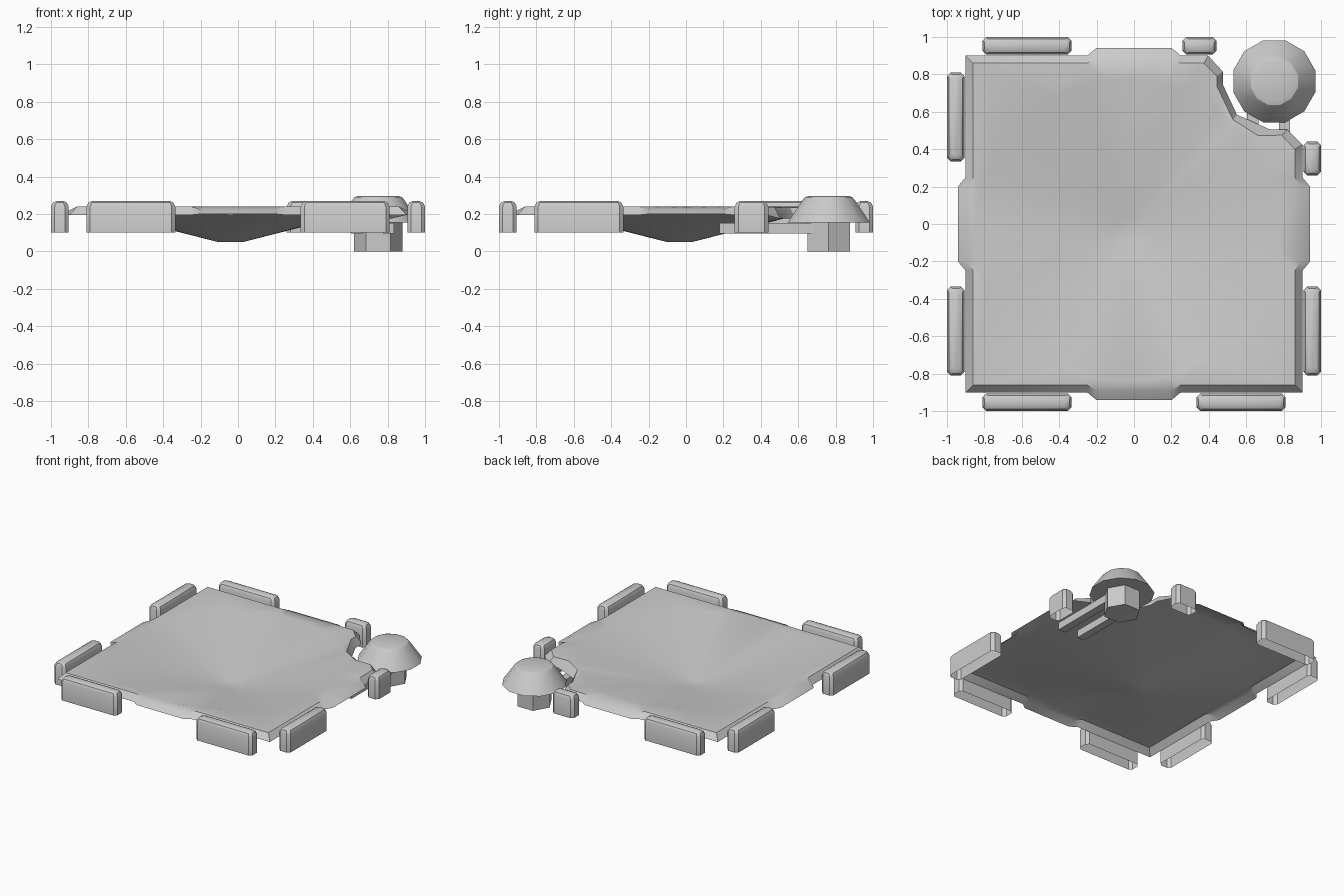
import bpy, bmesh, math
from mathutils import Vector

if "Cube" in bpy.data.objects:
    bpy.data.objects.remove(bpy.data.objects["Cube"])


def finish(name, bm, angle=None):
    bmesh.ops.recalc_face_normals(bm, faces=bm.faces[:])
    me = bpy.data.meshes.new(name)
    bm.to_mesh(me)
    bm.free()
    ob = bpy.data.objects.new(name, me)
    bpy.context.collection.objects.link(ob)
    if angle:
        bpy.ops.object.select_all(action='DESELECT')
        ob.select_set(True)
        bpy.context.view_layer.objects.active = ob
        bpy.ops.object.shade_smooth_by_angle(angle=math.radians(angle))
    return ob


def ring(bm, pts):
    return [bm.verts.new(p) for p in pts]


def bridge(bm, a, b):
    n = len(a)
    for i in range(n):
        bm.faces.new((a[i], a[(i + 1) % n], b[(i + 1) % n], b[i]))


def circle(cx, cy, r, z, n, phase=0.0):
    return [(cx + r * math.cos(phase + 2 * math.pi * i / n),
             cy + r * math.sin(phase + 2 * math.pi * i / n), z) for i in range(n)]


def loft(name, rings, angle=None, cap_bottom=True):
    bm = bmesh.new()
    rs = [ring(bm, r) for r in rings]
    for a, b in zip(rs, rs[1:]):
        bridge(bm, a, b)
    bm.faces.new(rs[-1])
    if cap_bottom:
        bm.faces.new(rs[0][::-1])
    return finish(name, bm, angle)


# Plate outline: four tabbed sides, one corner replaced by a notch
def outline(edge, tab, z, z_tab, notch, z_notch):
    pts = []
    for k in range(4):
        side = [(-.25, -edge, z), (-.2, -tab, z_tab), (.2, -tab, z_tab), (.25, -edge, z)]
        if k != 1:
            side.append((edge, -edge, z))
        for x, y, h in side:
            for _ in range(k):
                x, y = -y, x
            pts.append((x, y, h))
        if k == 1:
            last = len(notch) - 1
            pts += [(x, y, z if i in (0, last) else z_notch)
                    for i, (x, y) in enumerate(notch)]
    return pts


outer_notch = [(.90, .425), (.82, .505), (.727, .505), (.55, .585),
               (.475, .745), (.475, .815), (.396, .90)]
inner_notch = [(.86, .40), (.79, .475), (.663, .473), (.53, .557),
               (.444, .735), (.444, .79), (.375, .86)]

# Thin plate with a sloping rim and a conical dish
bm = bmesh.new()
outer = ring(bm, outline(.90, .942, .195, .20, outer_notch, .175))
inner = ring(bm, outline(.86, .89, .24, .225, inner_notch, .235))
bridge(bm, outer, inner)
dish = ring(bm, circle(-.04, -.035, .81, .24, 48))
edges = []
for loop in (inner, dish):
    for i, v in enumerate(loop):
        w = loop[(i + 1) % len(loop)]
        edges.append(bm.edges.get((v, w)) or bm.edges.new((v, w)))
bmesh.ops.triangle_fill(bm, edges=edges, use_beauty=True, use_dissolve=False,
                        normal=Vector((0, 0, 1)))
low = ring(bm, circle(-.04, -.035, .067, .05, 48))
bridge(bm, dish, low)
bm.faces.new(low)
finish("dish_plate", bm, 30)


# Edge bumpers: chamfered blocks, open underneath
def bumper(name, x0, x1, y0, y1):
    def section(inset, z, c):
        a, b, d, e = x0 + inset, x1 - inset, y0 + inset, y1 - inset
        return [(a + c, d, z), (b - c, d, z), (b, d + c, z), (b, e - c, z),
                (b - c, e, z), (a + c, e, z), (a, e - c, z), (a, d + c, z)]
    loft(name, [section(0, .10, .02), section(0, .24, .02),
                section(.011, .261, .018), section(.03, .27, .012)], 35, False)


spans = {"long_low": (-.81, -.335), "long_high": (.335, .81), "short": (.26, .44)}
for s, kinds in (("left", ("long_low", "long_high")), ("front", ("long_low", "long_high")),
                 ("right", ("long_low", "short")), ("back", ("long_low", "short"))):
    for kind in kinds:
        a, b = spans[kind]
        c, d = (-1, -.905) if s in ("left", "front") else (.905, 1)
        if s in ("left", "right"):
            bumper(f"bumper_{s}_{kind}", c, d, a, b)
        else:
            bumper(f"bumper_{s}_{kind}", a, b, c, d)

# Corner post: hexagonal leg under a twelve-sided cap
TX, TY = .75, .763
loft("corner_post_leg", [circle(TX, TY, .13, 0, 6), circle(TX, TY, .13, .16, 6)])
ph = math.radians(15)
loft("corner_post_cap", [circle(TX, TY, .227, .155, 12, ph), circle(TX, TY, .142, .278, 12, ph),
                         circle(TX, TY, .13, .29, 12, ph), circle(TX, TY, .11, .296, 12, ph)], 25)

# Two support arms running from the post under the plate
for name, x0, x1 in (("arm_left", .605, .665), ("arm_right", .775, .835)):
    loft(name, [[(x0, .18, z), (x1, .18, z), (x1, .68, z), (x0, .68, z)] for z in (.095, .152)])
